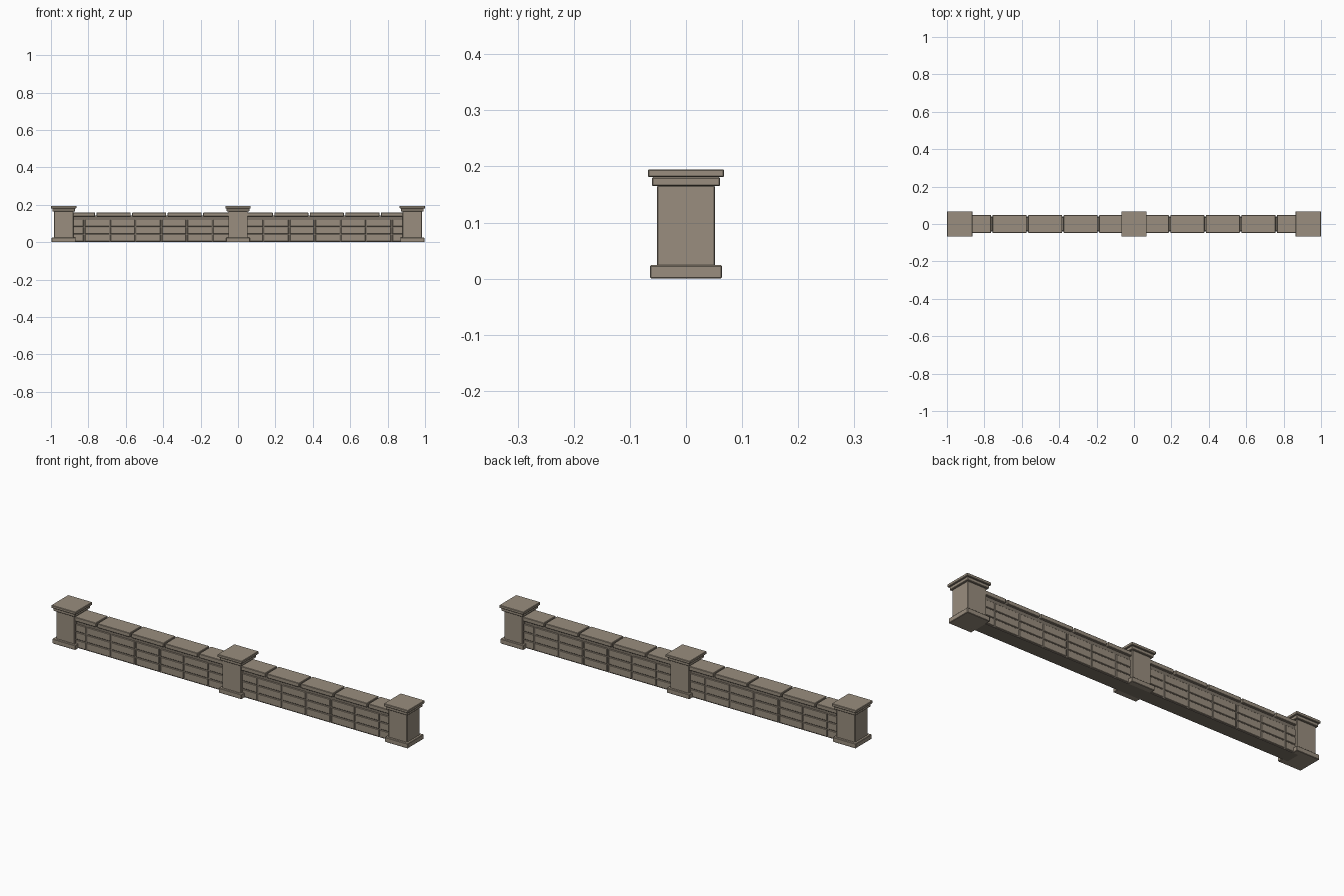
import bpy

if "Cube" in bpy.data.objects:
    bpy.data.objects.remove(bpy.data.objects["Cube"])

def material(name, rgb):
    m = bpy.data.materials.new(name)
    m.diffuse_color = (*rgb, 1)
    m.use_nodes = True
    m.node_tree.nodes["Principled BSDF"].inputs["Base Color"].default_value = m.diffuse_color
    return m

STONE = material("warm_grey_stone", (0.32, 0.27, 0.21))
MORTAR = material("dark_mortar", (0.20, 0.17, 0.135))

def block(name, x0, x1, hy, z0, z1, bevel=0.002, mat=STONE):
    """Bevelled box symmetric in y."""
    x, y, z = (x0 + x1) / 2, 0, (z0 + z1) / 2
    bpy.ops.mesh.primitive_cube_add(size=1, location=(x, y, z))
    o = bpy.context.object
    o.name = name
    o.scale = (x1 - x0, 2 * hy, z1 - z0)
    bpy.ops.object.transform_apply(location=False, rotation=False, scale=True)
    o.data.materials.append(mat)
    if bevel:
        b = o.modifiers.new("bevel", 'BEVEL')
        b.width = bevel
        b.segments = 1
    return o

# pillars: base, shaft and two-step cap
for i, cx in enumerate((-0.932, 0, 0.932)):
    for part, h, z0, z1 in (("base", 0.064, 0.0, 0.024), ("shaft", 0.052, 0.022, 0.166),
                            ("lower_cap", 0.061, 0.165, 0.181), ("upper_cap", 0.068, 0.181, 0.195)):
        block(f"pillar_{part}_{i}", cx - h, cx + h, h, z0, z1)

END = 0.90     # wall ends hidden inside the end pillars
GAP = 0.004    # half joint width

# recessed mortar core
block("mortar_core", -END, END, 0.036, 0.0, 0.142, 0, MORTAR)

# three aligned courses of wall stones
PITCH = 0.137
for row in range(3):
    z0 = 0.002 + row * 0.04
    for k in range(-7, 7):
        x0 = max(k * PITCH + GAP, -END)
        x1 = min((k + 1) * PITCH - GAP, END)
        if x1 - x0 > 0.01:
            block("wall_stone", x0, x1, 0.040, z0 + 0.002, z0 + 0.038)

# coping stones
for k in range(-5, 5):
    block("coping_stone", max(k * 0.19 + GAP, -END), min((k + 1) * 0.19 - GAP, END),
          0.048, 0.138, 0.159)
